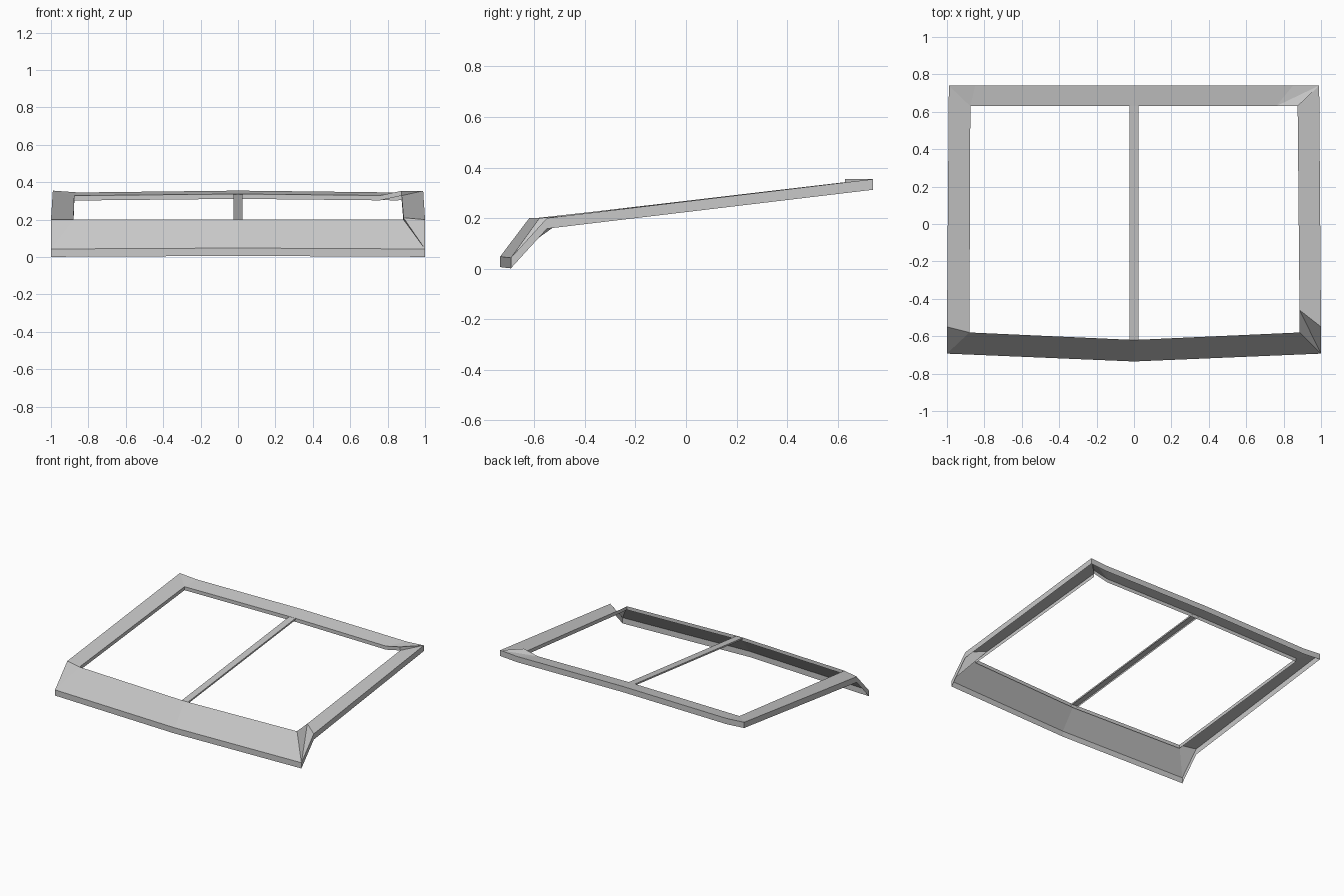
import bpy
import bmesh

old = bpy.data.objects.get("Cube")
if old:
    bpy.data.objects.remove(old, do_unlink=True)

grey = bpy.data.materials.new("mid grey")
grey.use_nodes = True
colour = (0.58, 0.58, 0.58, 1)
grey.diffuse_color = colour
grey.node_tree.nodes["Principled BSDF"].inputs["Base Color"].default_value = colour


def channel(name, stations, outer_drop, inner_drop, closed):
    """Pressed sheet through (outer, inner) edge pairs, with a lip hanging from both edges.

    Repeated points make mitre triangles."""
    bm = bmesh.new()
    cache = {}

    def vert(point, drop):
        key = (point, drop)
        if key not in cache:
            x, y, z = point
            cache[key] = bm.verts.new((x, y, z - drop))
        return cache[key]

    sections = [(vert(o, outer_drop), vert(o, 0), vert(i, 0), vert(i, inner_drop))
                for o, i in stations]
    pairs = list(zip(sections, sections[1:]))
    if closed:
        pairs.append((sections[-1], sections[0]))
    for a, b in pairs:
        for k in range(3):
            corners = list(dict.fromkeys((a[k], b[k], b[k + 1], a[k + 1])))
            if len(corners) > 2:
                bm.faces.new(corners)

    mesh = bpy.data.meshes.new(name)
    bm.to_mesh(mesh)
    bm.free()
    mesh.materials.append(grey)
    obj = bpy.data.objects.new(name, mesh)
    bpy.context.collection.objects.link(obj)
    return obj


# Outer corners
back_right, back_left = (-0.99, 0.74, 0.355), (0.99, 0.74, 0.354)
rail_right, rail_left = (-1, -0.55, 0.2), (1, -0.55, 0.2)
nose_right, nose_left = (-1, -0.693, 0.043), (1, -0.693, 0.043)
# Inner corners
in_back_right, in_back_left = (-0.875, 0.63, 0.328), (0.875, 0.63, 0.328)
in_front_right, in_front_left = (-0.88, -0.58, 0.2), (0.885, -0.58, 0.2)
# Folded metal on the left side
fold_front = (0.885, -0.46, 0.21)
flap_tip, flap_root = (0.875, 0.63, 0.354), (0.76, 0.63, 0.329)

# Frame: back rail, right rail, sloping front panel, left rail with folded corners
channel("window_frame", [
    ((0, 0.74, 0.355), (0, 0.63, 0.337)),
    ((-0.85, 0.74, 0.345), in_back_right),
    (back_right, in_back_right),
    (rail_right, in_front_right),
    (nose_right, in_front_right),
    ((0, -0.735, 0.048), (0, -0.62, 0.2)),
    (nose_left, in_front_left),
    (nose_left, fold_front),
    (rail_left, fold_front),
    (back_left, in_back_left),
    (back_left, flap_tip),
    (back_left, flap_root),
    ((0.85, 0.74, 0.345), flap_root),
], 0.042, 0.026, True)

# Thin bar down the middle
channel("centre_bar", [
    ((0.025, -0.62, 0.197), (-0.025, -0.62, 0.197)),
    ((0.025, 0.635, 0.336), (-0.025, 0.635, 0.336)),
], 0.012, 0.012, False)
